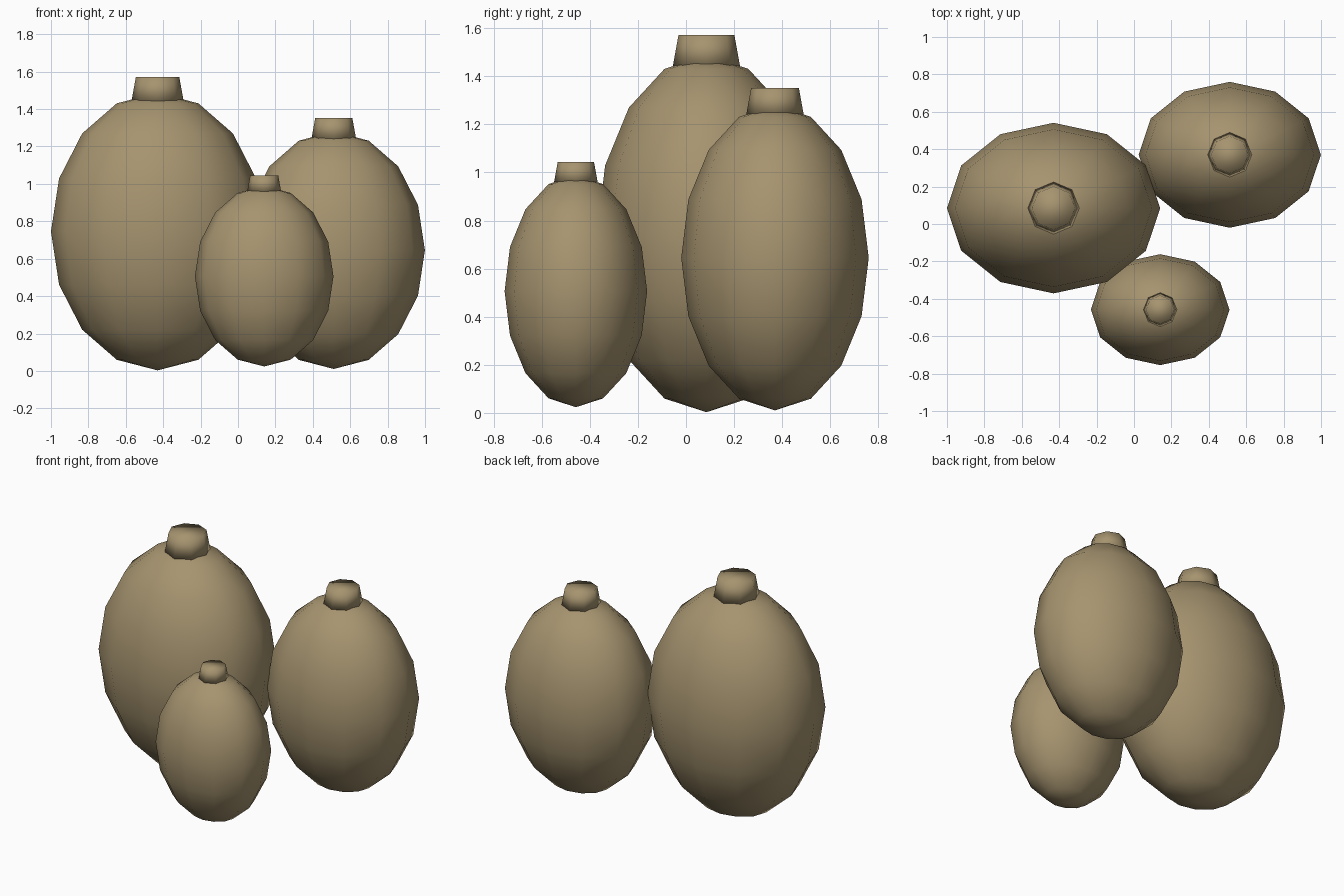
import bpy
import bmesh
from mathutils import Matrix

if "Cube" in bpy.data.objects:
    bpy.data.objects.remove(bpy.data.objects["Cube"])

clay = bpy.data.materials.new("tan clay")
clay.diffuse_color = (0.38, 0.295, 0.16, 1.0)
clay.use_nodes = True
clay.node_tree.nodes["Principled BSDF"].inputs["Base Color"].default_value = clay.diffuse_color


def finish(name, bm):
    mesh = bpy.data.meshes.new(name)
    bmesh.ops.recalc_face_normals(bm, faces=bm.faces[:])
    for f in bm.faces:
        f.smooth = True
    bm.to_mesh(mesh)
    bm.free()
    mesh.materials.append(clay)
    obj = bpy.data.objects.new(name, mesh)
    bpy.context.collection.objects.link(obj)
    return obj


def jar(name, x, y, z, s):
    # Body: low-poly egg, 12 sides and 8 rings, centred at z
    bm = bmesh.new()
    bmesh.ops.create_uvsphere(
        bm, u_segments=12, v_segments=8, radius=1.0,
        matrix=Matrix.Translation((x, y, z)) @ Matrix.Diagonal((0.57 * s, 0.456 * s, 0.742 * s, 1)))
    finish(name + "_body", bm)

    # Neck: short tapered octagonal stub sunk slightly into the body
    low, high = 0.695 * s, 0.827 * s
    bm = bmesh.new()
    bmesh.ops.create_cone(
        bm, cap_ends=True, segments=8, radius1=0.14 * s, radius2=0.116 * s,
        depth=high - low, matrix=Matrix.Translation((x, y, z + (low + high) / 2)))
    finish(name + "_neck", bm)


jar("large_jar", -0.43, 0.085, 0.745, 1.0)
jar("medium_jar", 0.512, 0.37, 0.645, 0.855)
jar("small_jar", 0.14, -0.458, 0.506, 0.65)
